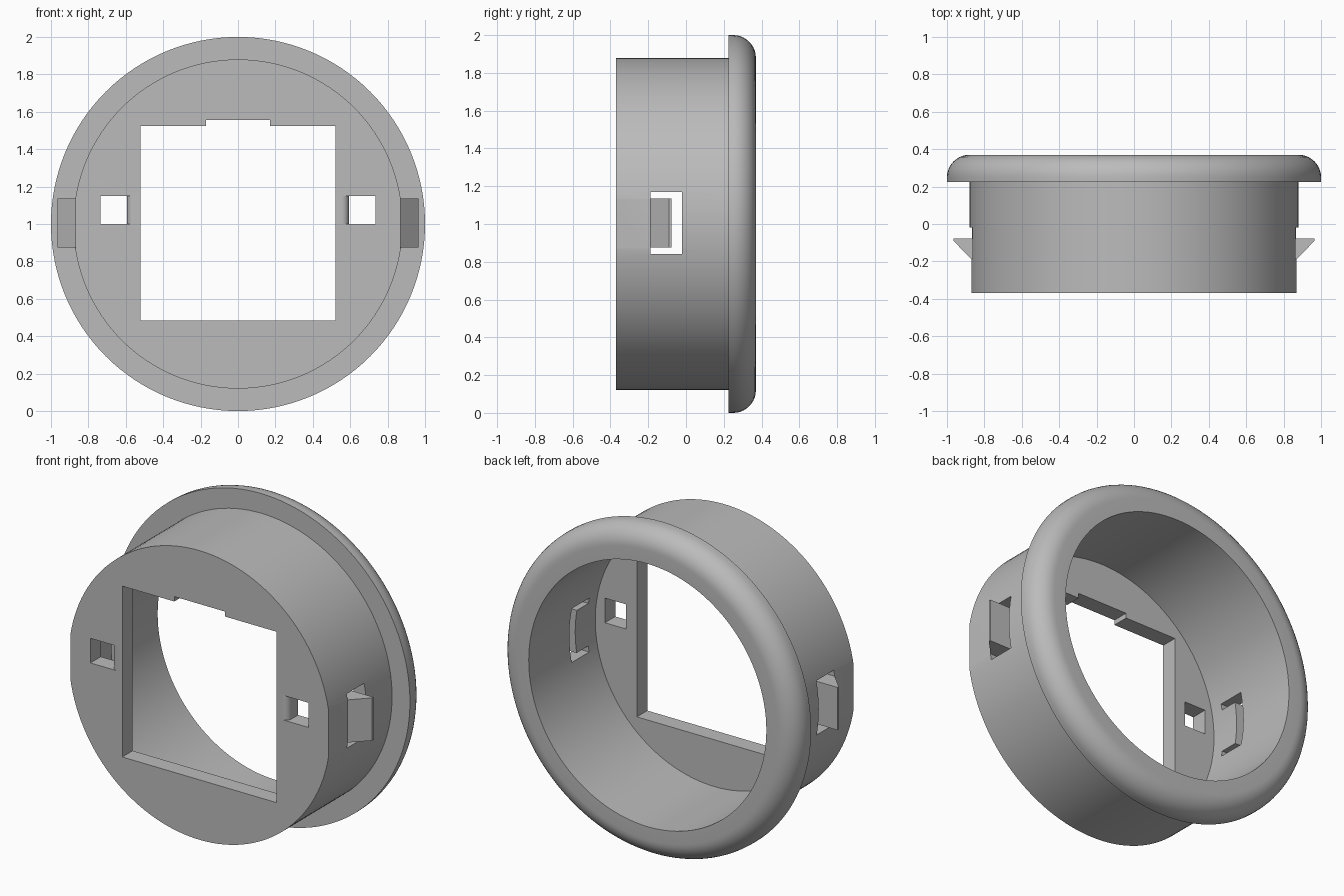
import bpy, bmesh, math
from mathutils import Matrix, Vector

cube = bpy.data.objects.get("Cube")
if cube:
    bpy.data.objects.remove(cube, do_unlink=True)

grey = bpy.data.materials.new("light grey plastic")
grey.use_nodes = True
colour = (0.5, 0.5, 0.5, 1)
grey.diffuse_color = colour
grey.node_tree.nodes["Principled BSDF"].inputs["Base Color"].default_value = colour

FRONT, BACK, FLOOR, LIP = -0.37, 0.37, -0.27, 0.225
MID = 1.0  # height of the axis


def finish(bm, name):
    bmesh.ops.recalc_face_normals(bm, faces=bm.faces)
    mesh = bpy.data.meshes.new(name)
    bm.to_mesh(mesh)
    bm.free()
    mesh.materials.append(grey)
    obj = bpy.data.objects.new(name, mesh)
    bpy.context.collection.objects.link(obj)
    return obj


def prism(name, outline, low, high):
    """Extrude an (x, y) outline from z = low to z = high."""
    bm = bmesh.new()
    face = bm.faces.new([bm.verts.new((x, y, low)) for x, y in outline])
    new = bmesh.ops.extrude_face_region(bm, geom=[face])["geom"]
    moved = [v for v in new if isinstance(v, bmesh.types.BMVert)]
    bmesh.ops.translate(bm, verts=moved, vec=(0, 0, high - low))
    return finish(bm, name)


def box(name, x0, x1, y0, y1, z0, z1):
    return prism(name, [(x0, y0), (x1, y0), (x1, y1), (x0, y1)], z0, z1)


def cut(target, cutter):
    bpy.context.view_layer.objects.active = target
    mod = target.modifiers.new("cut", "BOOLEAN")
    mod.operation = "DIFFERENCE"
    mod.solver = "EXACT"
    mod.object = cutter
    bpy.ops.object.modifier_apply(modifier=mod.name)
    bpy.data.objects.remove(cutter, do_unlink=True)


# Cup with a rounded flange, revolved about the front-to-back axis
fillet = 0.12
arc = [(1 - fillet + fillet * math.cos(a), BACK - fillet + fillet * math.sin(a))
       for a in (math.pi / 2 * i / 10 for i in range(11))]
profile = [(0, FRONT), (0.88, FRONT), (0.88, LIP), (1, LIP), *arc,
           (0.8, BACK), (0.8, FLOOR), (0, FLOOR)]
bm = bmesh.new()
points = [bm.verts.new((r, y, MID)) for r, y in profile]
edges = [bm.edges.new(pair) for pair in zip(points, points[1:])]
bmesh.ops.spin(bm, geom=points + edges, cent=(0, 0, MID), axis=(0, 1, 0),
               angle=math.tau, steps=128, use_duplicate=False)
bmesh.ops.remove_doubles(bm, verts=bm.verts, dist=0.0005)
body = finish(bm, "flanged_cup")

# Square opening with its notch
cut(body, box("opening", -0.52, 0.52, -0.5, -0.2, 0.485, 1.525))
cut(body, box("notch", -0.17, 0.17, -0.5, -0.2, 1.4, 1.555))

for name, s in (("left", 1), ("right", -1)):
    # Flat shaved on the barrel side
    cut(body, box("flat", s * 0.87, s * 1.1, -0.5, -0.02, 0.6, 1.4))

    # Small slot with one rounded inner wall
    r = 0.038
    curve = [(s * (0.555 + r * math.sin(a)), FRONT + r - r * math.cos(a))
             for a in (math.pi / 2 * i / 8 for i in range(9))]
    slot = [(s * 0.735, -0.5), (s * 0.555, -0.5), *curve,
            (s * 0.593, -0.2), (s * 0.735, -0.2)]
    cut(body, prism("slot", slot, 1.0, 1.15))

    # Window around the latch tongue, open on three sides
    window = (("end", -0.077, -0.02, 0.84, 1.17),
              ("lower", -0.188, -0.06, 0.84, 0.875),
              ("upper", -0.188, -0.06, 1.135, 1.17))
    for part, y0, y1, z0, z1 in window:
        cut(body, box(part, s * 0.7, s * 1.1, y0, y1, z0, z1))

    # Latch wedge standing on the tongue
    prism(name + "_latch",
          [(s * 0.85, -0.188), (s * 0.87, -0.188), (s * 0.965, -0.09),
           (s * 0.965, -0.077), (s * 0.85, -0.077)], 0.875, 1.135)

# Smooth curved walls, crisp edges
bpy.ops.object.select_all(action="DESELECT")
body.select_set(True)
bpy.context.view_layer.objects.active = body
bpy.ops.object.shade_smooth_by_angle(angle=math.radians(30))
